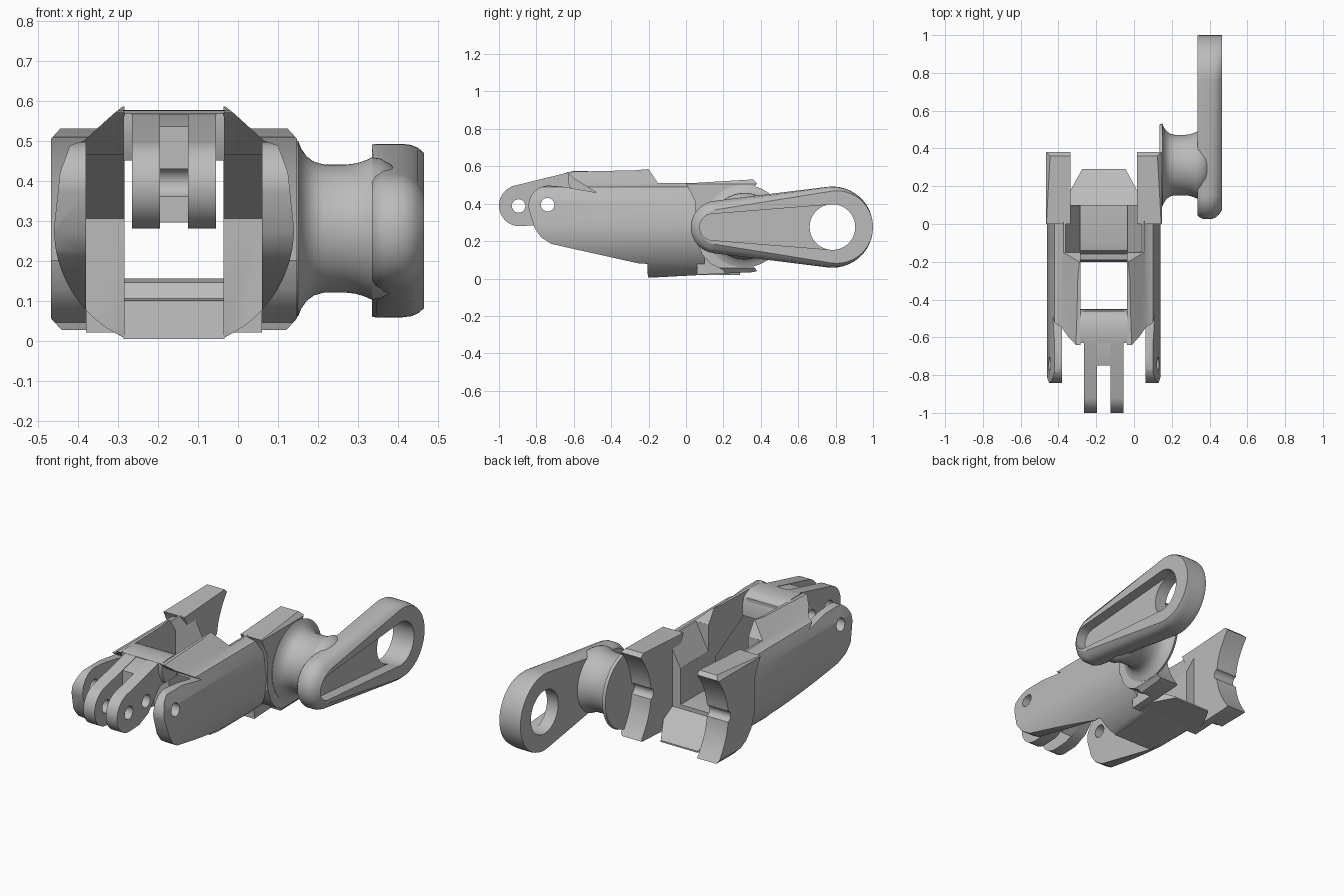
import bpy, bmesh
from math import pi, sin, cos, acos, radians

cube = bpy.data.objects.get("Cube")
if cube:
    bpy.data.objects.remove(cube, do_unlink=True)

MID = -0.16      # symmetry plane of the clevis body
steel = bpy.data.materials.new("plain grey metal")
steel.use_nodes = True
GREY = (0.5, 0.5, 0.5, 1)
steel.diffuse_color = GREY
steel.node_tree.nodes["Principled BSDF"].inputs["Base Color"].default_value = GREY


def loft(name, rings):
    """Skin equal-length rings of points and cap both ends."""
    bm = bmesh.new()
    rows = [[bm.verts.new(p) for p in ring] for ring in rings]
    n = len(rows[0])
    for a, b in zip(rows, rows[1:]):
        for i in range(n):
            j = (i + 1) % n
            bm.faces.new((a[i], a[j], b[j], b[i]))
    bm.faces.new(rows[0])
    bm.faces.new(rows[-1])
    bmesh.ops.recalc_face_normals(bm, faces=bm.faces)
    me = bpy.data.meshes.new(name)
    bm.to_mesh(me)
    bm.free()
    me.materials.append(steel)
    ob = bpy.data.objects.new(name, me)
    bpy.context.collection.objects.link(ob)
    return ob


def side_prism(name, profile, a, b):
    """Extrude a (y, z) profile along x."""
    return loft(name, [[(x, y, z) for y, z in profile] for x in (a, b)])


def front_prism(name, profile, a, b):
    """Extrude an (offset, z) profile along y."""
    return loft(name, [[(MID + u, y, z) for u, z in profile] for y in (a, b)])


def arc(cy, cz, r, a0, a1, n=24):
    return [(cy + r * cos(a0 + (a1 - a0) * i / n), cz + r * sin(a0 + (a1 - a0) * i / n))
            for i in range(n + 1)]


def circle(cy, cz, r, n=40):
    return arc(cy, cz, r, 0, 2 * pi * (n - 1) / n, n - 1)


def teardrop(y1, r1, y2, r2, z=0.275):
    """Outline wrapping a small and a large circle."""
    a = acos((r1 - r2) / (y2 - y1))
    return arc(y2, z, r2, -a, a) + arc(y1, z, r1, a, 2 * pi - a)


def boolean(ob, tool, mode="DIFFERENCE"):
    tool.hide_render = True
    mod = ob.modifiers.new("cut", "BOOLEAN")
    mod.operation, mod.solver, mod.object = mode, "EXACT", tool
    bpy.context.view_layer.update()
    dg = bpy.context.evaluated_depsgraph_get()
    me = bpy.data.meshes.new_from_object(ob.evaluated_get(dg))
    ob.modifiers.clear()
    ob.data = me
    bpy.data.objects.remove(tool, do_unlink=True)


def mirrored(half):
    return half + [(-u, z) for u, z in reversed(half)]


def pin_hole(ob, y, z):
    boolean(ob, side_prism("pin_hole", circle(y, z, 0.036), MID - 0.5, MID + 0.5))


# Profiles
wall_profile = [(-0.6, 0.535), (-0.48, 0.46), (-0.65, 0.49)] \
    + arc(-0.735, 0.39, 0.107, radians(85), radians(190), 12) \
    + [(-0.81, 0.27), (-0.775, 0.22), (-0.72, 0.185), (-0.25, 0.08), (-0.22, 0.08), (-0.2, 0.005),
       (0.1, 0.02), (0.1, 0.51), (-0.15, 0.51), (-0.2, 0.585), (-0.28, 0.578), (-0.45, 0.575), (-0.64, 0.57)]
body_section = mirrored([(0.125, 0.588), (0.15, 0.568), (0.225, 0.5), (0.26, 0.488), (0.285, 0.42)] +
                        [(0.3 * cos(t), 0.28 - 0.3 * sin(t)) for t in [i * pi / 36 for i in range(0, 17)]])
cheek_section = mirrored([(0.275, 0.54), (0.307, 0.505), (0.307, 0.055), (0.275, 0.02)])
cheek_profile = [(0.06, 0.02), (0.36, 0.034)] \
    + [(0.29 + 0.09 * (t / 8) ** 2, 0.275 + 0.235 * t / 8) for t in range(-8, 9)] \
    + [(0.36, 0.53), (0.06, 0.512), (0.0, 0.509), (0.05, 0.41)]
corner_profile = [(0, -0.1), (0, 0.2), (0.06, 0.2), (0.085, 0.13), (0.13, 0.08), (0.2, 0.045), (0.25, -0.1)]
notch_profile = [(-1.1, -0.1), (-0.205, -0.1), (-0.21, 0.305), (-0.63, 0.53), (-1.1, 0.53)]
lug_profile = arc(-0.89, 0.39, 0.11, radians(107), radians(270)) \
    + [(-0.8, 0.285), (-0.72, 0.32), (-0.62, 0.43), (-0.46, 0.45), (-0.46, 0.55), (-0.6, 0.573), (-0.63, 0.567)]

for s, side in ((1, "left"), (-1, "right")):
    # Body wall with front ear
    wall = side_prism(side + "_body_wall", wall_profile, MID + s * 0.124, MID + s * 0.32)
    boolean(wall, front_prism("section", body_section, -1.2, 0.6), "INTERSECT")
    boolean(wall, side_prism("notch", notch_profile, MID + s * 0.05, MID + s * 0.22))
    pin_hole(wall, -0.74, 0.395)
    # Sloped inner edge behind the bridge
    slope = [(s * u, z) for u, z in ((0.11, 0.36), (0.125, 0.36), (0.205, 0.515), (0.205, 0.7), (0.11, 0.7))]
    boolean(wall, front_prism("slope", slope, -0.149, 0.2))
    # Rear cheek with curved, grooved end and rounded outer corner
    cheek = side_prism(side + "_rear_cheek", cheek_profile, MID + s * 0.175, MID + s * 0.33)
    boolean(cheek, front_prism("section", cheek_section, -0.4, 0.6), "INTERSECT")
    boolean(cheek, side_prism("corner", corner_profile, MID + s * 0.22, MID + s * 0.4))
    boolean(cheek, side_prism("groove", circle(0.3, 0.275, 0.032), MID + s * 0.1, MID + s * 0.4))
    # Front hinge lug with two pin holes
    lug = side_prism(side + "_hinge_lug", lug_profile, MID + s * 0.035, MID + s * 0.105)
    pin_hole(lug, -0.895, 0.388)
    pin_hole(lug, -0.74, 0.395)

# Web between hinge lugs and the top bridge
web = side_prism("hinge_web", [(-0.75, 0.295), (-0.72, 0.32), (-0.62, 0.43), (-0.46, 0.45),
                               (-0.46, 0.55), (-0.63, 0.565), (-0.75, 0.535)], MID - 0.036, MID + 0.036)
pin_hole(web, -0.74, 0.395)
side_prism("top_bridge", [(-0.63, 0.51), (-0.6, 0.45), (-0.45, 0.45), (-0.452, 0.51), (-0.465, 0.545),
                          (-0.49, 0.566), (-0.53, 0.576), (-0.6, 0.575), (-0.63, 0.568)],
           MID - 0.126, MID + 0.126)

# Bottom bridge and tapered rear plate
side_prism("bottom_bridge", [(-0.2, 0.004), (0.1, 0.02), (0.1, 0.155), (-0.1, 0.155),
                             (-0.14, 0.145), (-0.16, 0.105), (-0.19, 0.1)], MID - 0.126, MID + 0.126)
plate = mirrored([(0.178, 0.06), (0.178, 0.175), (0.115, 0.29)])
loft("rear_plate", [[(MID + u, y, 0.02) for u, y in plate],
                    [(MID + u, y, 0.155 - 0.55 * (y - 0.06)) for u, y in plate]])

# Flared round neck joining the cheek to the arm
neck_shape = [(0.135, 0.215), (0.15, 0.22), (0.158, 0.2), (0.172, 0.18), (0.19, 0.167), (0.215, 0.16),
              (0.27, 0.16), (0.295, 0.163), (0.315, 0.169), (0.335, 0.178), (0.355, 0.175),
              (0.38, 0.162), (0.40, 0.14)]
loft("neck", [[(x, y, z) for y, z in circle(0.312, 0.28, r, 64)] for x, r in neck_shape])

# Lever arm, rounded towards its small end, with eye and tapered pocket
arm_layers = [(0.335, 0.118, 0.783, 0.215), (0.345, 0.131, 0.783, 0.217), (0.365, 0.141, 0.783, 0.217),
              (0.41, 0.141, 0.783, 0.217), (0.433, 0.132, 0.786, 0.214), (0.45, 0.117, 0.793, 0.207),
              (0.465, 0.093, 0.806, 0.194)]
arm = loft("lever_arm", [[(x, y, z) for y, z in teardrop(0.167, r1, y2, r2)] for x, r1, y2, r2 in arm_layers])
boolean(arm, side_prism("pocket", teardrop(0.143, 0.07, 0.783, 0.121), 0.405, 0.55))
boolean(arm, side_prism("eye", circle(0.783, 0.275, 0.122, 48), 0.2, 0.6))

# Smooth the round surfaces while keeping the machined edges
for ob in bpy.context.scene.objects:
    if ob.type == "MESH" and steel.name in ob.data.materials:
        bpy.ops.object.select_all(action="DESELECT")
        ob.select_set(True)
        bpy.context.view_layer.objects.active = ob
        bpy.ops.object.shade_smooth_by_angle(angle=radians(28))
